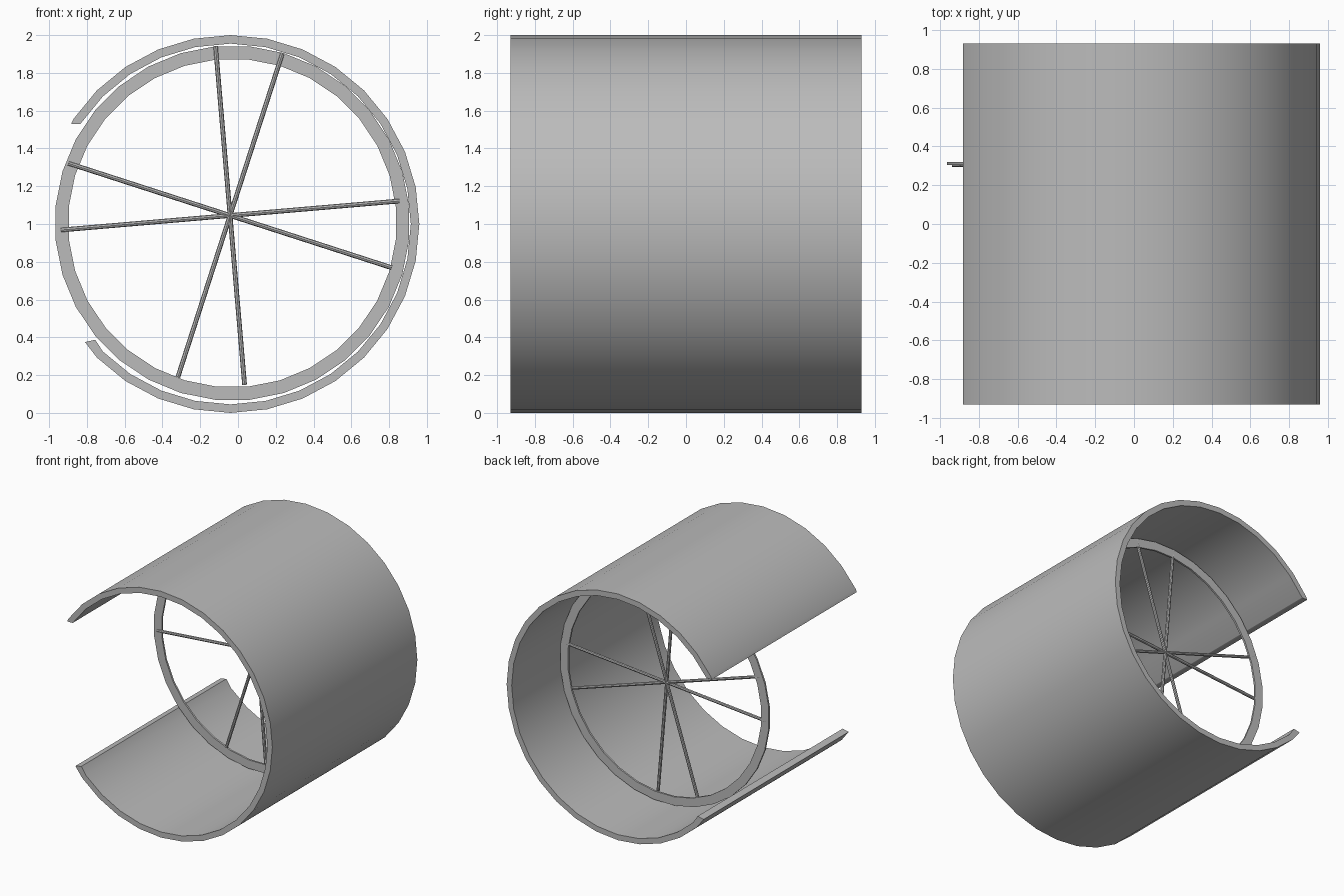
import bpy, bmesh, math
from mathutils import Matrix, Vector

cube = bpy.data.objects.get("Cube")
if cube:
    bpy.data.objects.remove(cube)

# One plain grey for everything
grey = bpy.data.materials.new("plain_grey")
grey.use_nodes = True
COLOUR = (0.5, 0.5, 0.5, 1)
grey.diffuse_color = COLOUR
grey.node_tree.nodes["Principled BSDF"].inputs["Base Color"].default_value = COLOUR

STEP = math.tau / 32


def finish(name, bm):
    bmesh.ops.recalc_face_normals(bm, faces=bm.faces)
    mesh = bpy.data.meshes.new(name)
    bm.to_mesh(mesh)
    bm.free()
    mesh.materials.append(grey)
    obj = bpy.data.objects.new(name, mesh)
    bpy.context.scene.collection.objects.link(obj)
    bpy.ops.object.select_all(action="DESELECT")
    obj.select_set(True)
    bpy.context.view_layer.objects.active = obj
    bpy.ops.object.shade_smooth_by_angle(angle=math.radians(30))
    return obj


def arc(cx, cz, radius, indices):
    return [(cx + radius * math.cos(i * STEP), cz + radius * math.sin(i * STEP))
            for i in indices]


def band(name, outer, inner, y0, y1, closed):
    """Extrude the strip between two matching outlines along y."""
    bm = bmesh.new()
    loops = [[bm.verts.new((x, y, z)) for x, z in line]
             for line, y in ((outer, y0), (outer, y1), (inner, y1), (inner, y0))]
    n = len(outer)
    for i in range(n if closed else n - 1):
        j = (i + 1) % n
        for k in range(4):
            a, b = loops[k], loops[(k + 1) % 4]
            bm.faces.new((a[i], a[j], b[j], b[i]))
    if not closed:
        for end in (0, -1):
            bm.faces.new([loop[end] for loop in loops])
    return finish(name, bm)


# Open drum shell with its gap on the right side
span = range(-12, 14)
outer = [(-0.81, 0.375)] + arc(-0.04, 1, 1.0, span) + [(-0.883, 1.53)]
inner = [(-0.756, 0.387)] + arc(-0.04, 1, 0.955, span)
inner.append((inner[-1][0] - 0.001, 1.53))
band("drum_shell", outer, inner, -0.93, 0.93, False)

# Thin wheel rim inside the shell
turns = [i + 0.5 for i in range(32)]
band("wheel_rim", arc(-0.03, 1.005, 0.94, turns),
     arc(-0.03, 1.005, 0.87, turns), 0.304, 0.319, True)

# Four thin rods crossing at the hub
for number, degrees in enumerate((4.9, 72.1, 94.9, 162.1), 1):
    bm = bmesh.new()
    bmesh.ops.create_cone(bm, cap_ends=True, segments=8, radius1=0.0125,
                          radius2=0.0125, depth=1.8)
    turn = Vector((0, 0, 1)).rotation_difference(
        Vector((math.cos(math.radians(degrees)), 0, math.sin(math.radians(degrees)))))
    bm.transform(Matrix.Translation((-0.042, 0.307, 1.045)) @ turn.to_matrix().to_4x4())
    finish(f"spoke_rod_{number}", bm)
